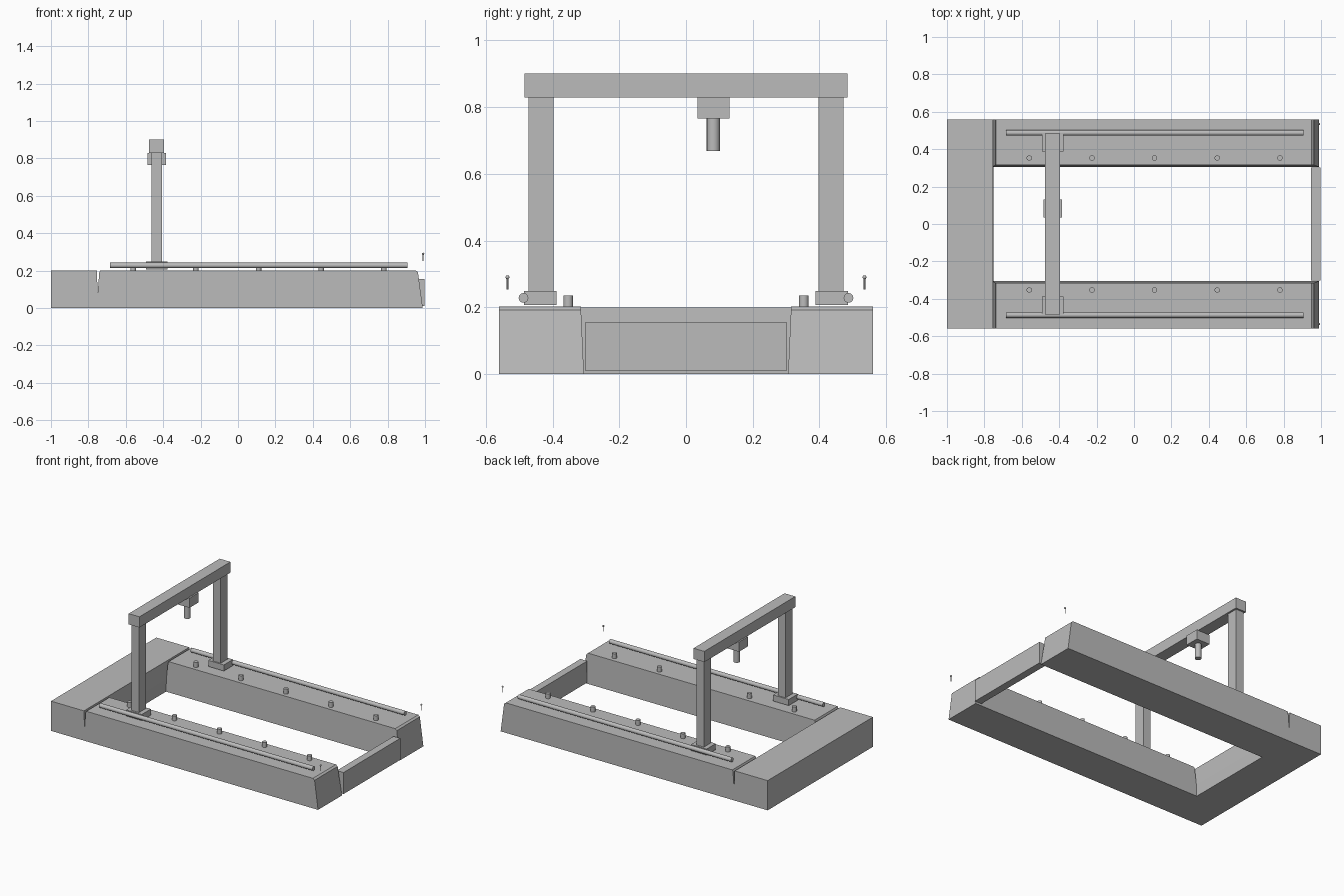
import bpy, bmesh, math
from mathutils import Vector

if "Cube" in bpy.data.objects:
    bpy.data.objects.remove(bpy.data.objects["Cube"])

grey = bpy.data.materials.new("concrete_grey")
grey.diffuse_color = (0.5, 0.5, 0.5, 1)
grey.use_nodes = True
grey.node_tree.nodes["Principled BSDF"].inputs["Base Color"].default_value = grey.diffuse_color


def finish(name, bm):
    bmesh.ops.recalc_face_normals(bm, faces=bm.faces)
    mesh = bpy.data.meshes.new(name)
    bm.to_mesh(mesh)
    bm.free()
    mesh.materials.append(grey)
    ob = bpy.data.objects.new(name, mesh)
    bpy.context.collection.objects.link(ob)
    return ob


def box(name, x, y, z):
    bm = bmesh.new()
    bmesh.ops.create_cube(bm, size=1)
    for v in bm.verts:
        v.co = [(r[0] + r[1]) / 2 + c * (r[1] - r[0]) for c, r in zip(v.co, (x, y, z))]
    return finish(name, bm)


def cylinder(name, start, end, radius, sides=16):
    bm = bmesh.new()
    a, b = Vector(start), Vector(end)
    bmesh.ops.create_cone(bm, cap_ends=True, segments=sides, radius1=radius,
                          radius2=radius, depth=(b - a).length)
    bm.transform((b - a).to_track_quat('Z', 'Y').to_matrix().to_4x4())
    bmesh.ops.translate(bm, verts=bm.verts, vec=(a + b) / 2)
    for f in bm.faces:
        f.smooth = len(f.verts) == 4
    return finish(name, bm)


def prism(name, profile, y_outer, y_inner_low, y_inner_high):
    """Side profile in x/z, extruded in y with a sloping inner face."""
    bm = bmesh.new()
    top = max(z for _, z in profile)
    outer = [bm.verts.new((x, y_outer, z)) for x, z in profile]
    inner = [bm.verts.new((x, y_inner_low + (y_inner_high - y_inner_low) * z / top, z))
             for x, z in profile]
    bm.faces.new(outer)
    bm.faces.new(inner[::-1])
    for i in range(len(profile)):
        j = (i + 1) % len(profile)
        bm.faces.new((outer[i], inner[i], inner[j], outer[j]))
    return finish(name, bm)


# Dock basin: head block, two side walls with sloping ends, and the gate
prism("head_block", [(-1, 0), (-0.75, 0), (-0.75, 0.08), (-0.755, 0.2), (-1, 0.2)],
      -0.56, 0.56, 0.56)
wall = [(-0.75, 0), (0.988, 0), (0.962, 0.192), (0.95, 0.202),
        (-0.737, 0.202), (-0.742, 0.19), (-0.75, 0.08)]
box("gate", (0.947, 0.997), (-0.302, 0.302), (0.01, 0.155))

for side, s in (("front", -1), ("back", 1)):
    prism(side + "_side_wall", wall, s * 0.56, s * 0.306, s * 0.315)
    # Crane track and mooring posts
    cylinder(side + "_track", (-0.685, s * 0.487, 0.228), (0.905, s * 0.487, 0.228), 0.0145)
    for i in range(5):
        x = -0.56 + 0.335 * i
        cylinder(f"{side}_bollard_{i + 1}", (x, s * 0.353, 0.2), (x, s * 0.353, 0.235), 0.0145)
    # Gantry foot and leg
    box(side + "_crane_foot", (-0.493, -0.377), sorted((s * 0.388, s * 0.485)), (0.207, 0.248))
    box(side + "_crane_leg", (-0.463, -0.407), sorted((s * 0.397, s * 0.472)), (0.248, 0.83))
    # Marker lamp
    cylinder(side + "_lamp_pole", (0.99, s * 0.535, 0.253), (0.99, s * 0.535, 0.29), 0.0025, 8)
    bm = bmesh.new()
    bmesh.ops.create_uvsphere(bm, u_segments=12, v_segments=8, radius=0.006)
    bmesh.ops.translate(bm, verts=bm.verts, vec=(0.99, s * 0.535, 0.29))
    for f in bm.faces:
        f.smooth = True
    finish(side + "_lamp", bm)

# Gantry beam, trolley and hoist
box("crane_beam", (-0.475, -0.395), (-0.484, 0.484), (0.828, 0.9))
box("trolley", (-0.485, -0.385), (0.034, 0.13), (0.765, 0.83))
cylinder("hoist", (-0.435, 0.082, 0.668), (-0.435, 0.082, 0.766), 0.02)
